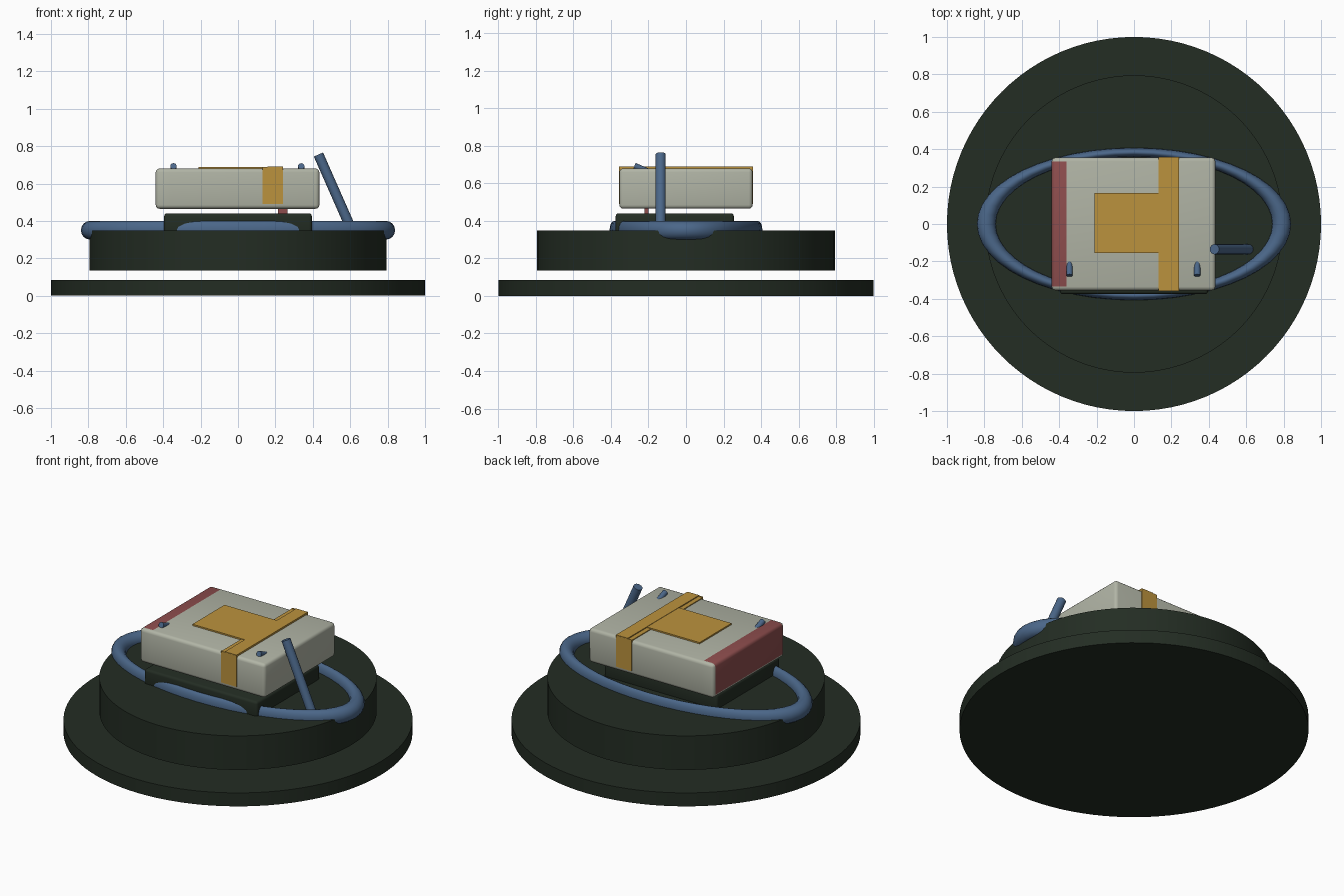
import bpy, bmesh, math
from mathutils import Vector

cube = bpy.data.objects.get("Cube")
if cube:
    bpy.data.objects.remove(cube, do_unlink=True)


def material(name, rgb):
    m = bpy.data.materials.new(name)
    m.use_nodes = True
    m.diffuse_color = (*rgb, 1)
    node = next(n for n in m.node_tree.nodes if n.type == 'BSDF_PRINCIPLED')
    node.inputs["Base Color"].default_value = (*rgb, 1)
    return m


GREEN = material("dark green", (0.017, 0.026, 0.017))
WHITE = material("pale grey", (0.44, 0.46, 0.38))
GOLD = material("gold", (0.50, 0.29, 0.048))
RED = material("dull red", (0.27, 0.075, 0.075))
BLUE = material("steel blue", (0.07, 0.135, 0.25))


def finish(name, mat, smooth=True):
    ob = bpy.context.object
    ob.name = ob.data.name = name
    ob.data.materials.append(mat)
    if smooth:
        bpy.ops.object.shade_smooth_by_angle(angle=math.radians(35))
    return ob


def box(name, lo, hi, mat, bevel=0.0):
    """Box between two corners, with optional rounded edges."""
    lo, hi = Vector(lo), Vector(hi)
    bpy.ops.mesh.primitive_cube_add(size=1)
    me = bpy.context.object.data
    mid, size = (lo + hi) / 2, hi - lo
    for v in me.vertices:
        v.co = mid + v.co * size
    if bevel:
        bm = bmesh.new()
        bm.from_mesh(me)
        bmesh.ops.bevel(bm, geom=bm.edges[:], offset=bevel, segments=3,
                        profile=0.5, affect='EDGES')
        bm.to_mesh(me)
        bm.free()
    return finish(name, mat, bevel > 0)


def rod(name, start, end, radius, mat, sides=24):
    """Cylinder from one point to another."""
    a, b = Vector(start), Vector(end)
    bpy.ops.mesh.primitive_cylinder_add(
        vertices=sides, radius=radius, depth=(b - a).length, location=(a + b) / 2,
        rotation=(b - a).to_track_quat('Z', 'Y').to_euler())
    return finish(name, mat)


# Two floating discs
rod("base_disc", (0, 0, 0), (0, 0, 0.085), 1.0, GREEN, 96)
rod("upper_drum", (0, 0, 0.135), (0, 0, 0.35), 0.795, GREEN, 96)

# Oval ring half sunk in the drum
bpy.ops.mesh.primitive_torus_add(major_radius=0.79, minor_radius=0.05,
                                 major_segments=48, minor_segments=16,
                                 location=(0, 0, 0.35))
ring = finish("oval_ring", BLUE)
ring.scale.y = 0.485

# Dark plinth and the pale case above it
box("plinth", (-0.395, -0.375, 0.33), (0.395, 0.255, 0.44), GREEN, 0.015)
case = box("case", (-0.44, -0.355, 0.465), (0.435, 0.355, 0.68), WHITE, 0.02)

# Red end band on the case: cut a line, then colour the top and end faces
case.data.materials.append(RED)
bm = bmesh.new()
bm.from_mesh(case.data)
bmesh.ops.bisect_plane(bm, geom=bm.verts[:] + bm.edges[:] + bm.faces[:],
                       plane_co=(-0.36, 0, 0), plane_no=(1, 0, 0))
bm.normal_update()
for f in bm.faces:
    if (f.calc_center_median().x < -0.36 and abs(f.normal.y) < 0.2
            and f.normal.z > -0.2):
        f.material_index = 1
bm.to_mesh(case.data)
bm.free()

# Small red tab under the case
box("red_tab", (0.215, -0.22, 0.42), (0.265, -0.20, 0.48), RED)

# Gold strap over the case with a raised band, and the gold top plate
box("strap_top", (0.13, -0.357, 0.675), (0.24, 0.357, 0.685), GOLD)
box("strap_band", (0.158, -0.357, 0.68), (0.24, 0.357, 0.691), GOLD)
for side, name in ((-1, "front"), (1, "back")):
    y0, y1 = sorted((side * 0.35, side * 0.358))
    box("strap_" + name, (0.13, y0, 0.49), (0.24, y1, 0.688), GOLD)
box("top_plate", (-0.21, -0.155, 0.675), (0.17, 0.165, 0.689), GOLD)

# Slanted pegs on the case
for x, name in ((-0.345, "right"), (0.338, "left")):
    rod("peg_" + name, (x, -0.16, 0.645), (x, -0.275, 0.693), 0.017, BLUE, 16)

# Leaning lever
rod("lever", (0.613, -0.135, 0.34), (0.43, -0.135, 0.755), 0.027, BLUE)
